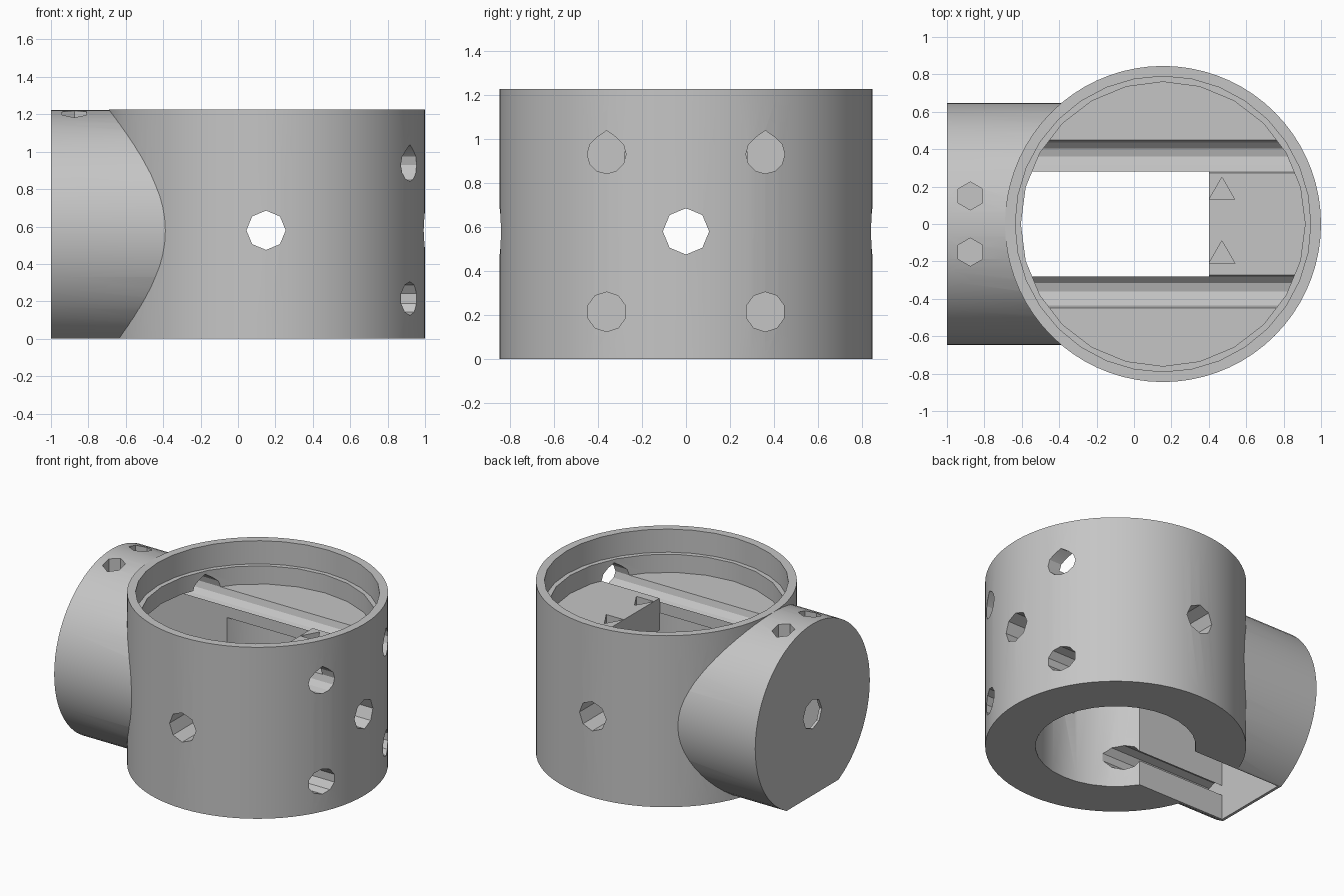
import bpy, math
from mathutils import Vector

old = bpy.data.objects.get("Cube")
if old:
    bpy.data.objects.remove(old, do_unlink=True)

grey = bpy.data.materials.new("mid_grey")
grey.use_nodes = True
colour = (0.56, 0.56, 0.56, 1)
grey.diffuse_color = colour
grey.node_tree.nodes["Principled BSDF"].inputs["Base Color"].default_value = colour

CX = 0.155      # axis of the upright drum
TOP = 1.225     # rim height
MID = 0.577     # axis height of the side drum
SHELF = 0.93    # height of the inner shelf


def rod(name, start, end, radius, sides, tip=1.0):
    """Prism between two points; tip stretches its uppermost corner."""
    start, end = Vector(start), Vector(end)
    axis = (end - start).normalized()
    up = Vector((0, 0, 1)) if abs(axis.z) < 0.01 else Vector((0, 1, 0))
    side = axis.cross(up)
    ring = []
    for i in range(sides):
        a = math.tau * i / sides
        r = radius * (tip if i == 0 else 1)
        ring.append((up * math.cos(a) + side * math.sin(a)) * r)
    verts = [start + p for p in ring] + [end + p for p in ring]
    faces = [(i, (i + 1) % sides, sides + (i + 1) % sides, sides + i)
             for i in range(sides)]
    faces += [tuple(reversed(range(sides))), tuple(range(sides, 2 * sides))]
    return make(name, verts, faces)


def box(name, low, high):
    verts = [(x, y, z) for z in (low[2], high[2])
             for y in (low[1], high[1]) for x in (low[0], high[0])]
    faces = [(0, 2, 3, 1), (4, 5, 7, 6), (0, 1, 5, 4),
             (2, 6, 7, 3), (0, 4, 6, 2), (1, 3, 7, 5)]
    return make(name, verts, faces)


def make(name, verts, faces):
    mesh = bpy.data.meshes.new(name)
    mesh.from_pydata(verts, [], faces)
    mesh.materials.append(grey)
    obj = bpy.data.objects.new(name, mesh)
    bpy.context.collection.objects.link(obj)
    return obj


def combine(target, tool, operation="DIFFERENCE"):
    mod = target.modifiers.new(tool.name, "BOOLEAN")
    mod.operation = operation
    mod.solver = "EXACT"
    mod.object = tool
    tool.hide_render = True
    bpy.context.view_layer.objects.active = target
    bpy.ops.object.modifier_apply(modifier=mod.name)
    bpy.data.objects.remove(tool, do_unlink=True)


# Upright drum with a side drum joined to it
body = rod("housing", (CX, 0, -0.2), (CX, 0, TOP), 0.845, 72)
combine(body, rod("side_drum", (-1, 0, MID), (CX, 0, MID), 0.647, 64), "UNION")
combine(body, box("flat_base", (-2, -2, -1), (2, 2, 0)))

# Stepped upper recess, lower bore and slot into the side drum
combine(body, rod("rim_recess", (CX, 0, 1.06), (CX, 0, 1.4), 0.79, 32))
combine(body, rod("shelf_recess", (CX, 0, SHELF), (CX, 0, 1.2), 0.76, 24))
combine(body, rod("lower_bore", (CX, 0, -0.3), (CX, 0, 0.82), 0.52, 32))
combine(body, box("slot", (-0.98, -0.28, -0.3), (0.4, 0.28, SHELF + 0.01)))

# Mounting block at the end of the slot
combine(body, box("block", (0.4, -0.28, 0.7), (0.75, 0.28, SHELF)), "UNION")

# Rod channels and screw holes, mirrored left to right
for s in (-1, 1):
    y = 0.36 * s
    combine(body, rod("upper_channel", (-0.7, y, SHELF), (1.2, y, SHELF), 0.088, 12, 1.22))
    combine(body, rod("lower_channel", (-0.98, y, 0.215), (1.2, y, 0.215), 0.09, 10))
    combine(body, rod("top_screw_hole", (-0.875, 0.15 * s, 1.08),
                      (-0.875, 0.15 * s, 1.4), 0.075, 6))
    combine(body, rod("block_screw_hole", (0.47, 0.17 * s, 0.8),
                      (0.47, 0.17 * s, 1.0), 0.08, 3))

# Cross holes through the middle
combine(body, rod("long_hole", (-1.2, 0, 0.58), (1.2, 0, 0.58), 0.105, 8))
combine(body, rod("cross_hole", (0.15, -1.2, 0.58), (0.15, 1.2, 0.58), 0.105, 8))

bpy.ops.object.select_all(action="DESELECT")
body.select_set(True)
bpy.context.view_layer.objects.active = body
bpy.ops.object.shade_smooth_by_angle(angle=math.radians(25))
